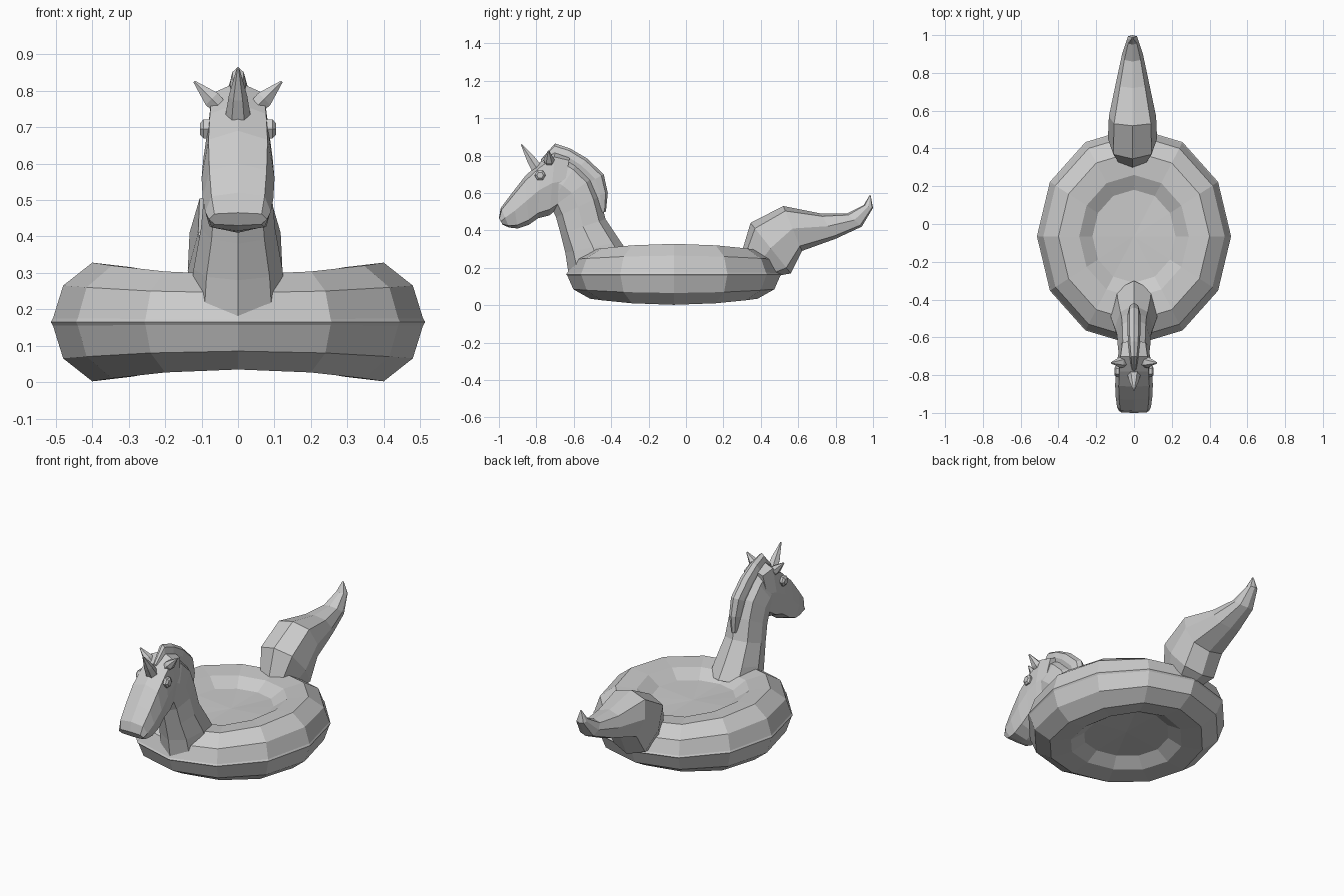
import bpy, bmesh
from math import sin, cos, pi
from mathutils import Vector

if "Cube" in bpy.data.objects:
    bpy.data.objects.remove(bpy.data.objects["Cube"])

grey = bpy.data.materials.new("plain_grey")
grey.use_nodes = True
colour = (0.6, 0.6, 0.6, 1)
grey.diffuse_color = colour
grey.node_tree.nodes["Principled BSDF"].inputs["Base Color"].default_value = colour


def finish(name, bm):
    bmesh.ops.recalc_face_normals(bm, faces=bm.faces)
    mesh = bpy.data.meshes.new(name)
    bm.to_mesh(mesh)
    bm.free()
    mesh.materials.append(grey)
    obj = bpy.data.objects.new(name, mesh)
    bpy.context.collection.objects.link(obj)


def skin(name, bm, rings):
    """Join equal rings of vertices into a closed, capped surface."""
    for a, b in zip(rings, rings[1:]):
        bridge(bm, a, b)
    bm.faces.new(rings[0])
    bm.faces.new(rings[-1])
    finish(name, bm)


def bridge(bm, a, b):
    n = len(a)
    for i in range(n):
        j = (i + 1) % n
        bm.faces.new((a[i], a[j], b[j], b[i]))


def loft(name, sections, corner=0.71, x=0.0):
    """Octagonal skin; each section is (upper y, z, lower y, z, half width)."""
    bm = bmesh.new()
    rings = []
    for y1, z1, y2, z2, w in sections:
        mid = Vector((x, (y1 + y2) / 2, (z1 + z2) / 2))
        up = Vector((0, (y1 - y2) / 2, (z1 - z2) / 2))
        ring = []
        for i in range(8):
            k = corner / sin(pi / 4) if i % 2 else 1
            a = i * pi / 4
            side = Vector((w * k * sin(a), 0, 0))
            ring.append(bm.verts.new(mid + up * k * cos(a) + side))
        rings.append(ring)
    skin(name, bm, rings)


def spike(name, base, tip, radius, sides, flat=1.0, belly=0.0):
    """Cone between two points, optionally bulging before its tip."""
    base, tip = Vector(base), Vector(tip)
    axis = tip - base
    u = Vector((0, 1, 0)) if abs(axis.x) > abs(axis.y) else Vector((1, 0, 0))
    v = axis.cross(u).normalized() * flat
    bm = bmesh.new()
    rings = []
    for t, r in ((0, radius), (0.4, radius * (0.65 + belly)), (1, 0.004)):
        rings.append([bm.verts.new(base + axis * t + r * (
            u * cos(2 * pi * i / sides) + v * sin(2 * pi * i / sides)))
            for i in range(sides)])
    skin(name, bm, rings)


# Inflated ring with a slim seam and a shallow puffed floor, thicker at its sides
half = [(0.508, 0.01), (0.48, 0.10), (0.40, 0.163), (0.29, 0.15), (0.22, 0.10)]
profile = half[::-1] + [(0.514, 0)] + [(r, -h) for r, h in half]
bm = bmesh.new()
loops = []
for r, h in profile:
    loop = []
    for i in range(12):
        a = i * pi / 6
        puff = 0.8 + 0.2 * cos(a) ** 2
        loop.append(bm.verts.new((r * cos(a), -0.065 + 1.12 * r * sin(a),
                                  0.165 + h * puff)))
    loops.append(loop)
for a, b in zip(loops, loops[1:]):
    bridge(bm, a, b)
for loop, z in ((loops[0], 0.245), (loops[-1], 0.09)):
    centre = bm.verts.new((0, -0.065, z))
    for i in range(12):
        bm.faces.new((loop[i], loop[(i + 1) % 12], centre))
finish("float_ring", bm)

# Neck rising from the ring
loft("neck", [
    (-0.30, 0.27, -0.63, 0.18, 0.13),
    (-0.35, 0.34, -0.645, 0.28, 0.122),
    (-0.43, 0.46, -0.67, 0.38, 0.102),
    (-0.46, 0.58, -0.695, 0.47, 0.092),
    (-0.50, 0.68, -0.72, 0.52, 0.088),
    (-0.58, 0.76, -0.74, 0.52, 0.085),
    (-0.66, 0.81, -0.76, 0.53, 0.075)])

# Head with a broad flat muzzle
loft("head", [
    (-0.62, 0.80, -0.67, 0.53, 0.075),
    (-0.70, 0.825, -0.73, 0.48, 0.088),
    (-0.78, 0.765, -0.79, 0.465, 0.095),
    (-0.86, 0.69, -0.84, 0.43, 0.1),
    (-0.93, 0.60, -0.90, 0.41, 0.097),
    (-0.99, 0.52, -0.945, 0.415, 0.09),
    (-1.0, 0.465, -0.98, 0.43, 0.08)], corner=0.81)

# Mane crest flowing from the forehead down the back of the neck
loft("mane", [
    (-0.775, 0.78, -0.77, 0.74, 0.012),
    (-0.70, 0.865, -0.72, 0.77, 0.022),
    (-0.62, 0.838, -0.66, 0.76, 0.03),
    (-0.53, 0.785, -0.59, 0.71, 0.035),
    (-0.44, 0.70, -0.53, 0.65, 0.035),
    (-0.418, 0.60, -0.50, 0.58, 0.03),
    (-0.428, 0.50, -0.48, 0.49, 0.015)])

# Swept tail
loft("tail", [
    (0.30, 0.29, 0.48, 0.155, 0.09),
    (0.345, 0.44, 0.56, 0.17, 0.13),
    (0.52, 0.53, 0.62, 0.29, 0.125),
    (0.72, 0.49, 0.80, 0.355, 0.085),
    (0.86, 0.49, 0.94, 0.42, 0.055),
    (0.95, 0.535, 1.0, 0.52, 0.03),
    (0.983, 0.59, 0.987, 0.587, 0.003)], corner=0.78, x=-0.008)

# Horn, ears and eyes
spike("horn", (0, -0.80, 0.735), (0, -0.88, 0.86), 0.034, 6, belly=0.1)
for side, s in (("left", 1), ("right", -1)):
    spike(side + "_ear", (s * 0.04, -0.73, 0.745), (s * 0.12, -0.735, 0.825),
          0.026, 6, 0.9, belly=0.5)
    bm = bmesh.new()
    rings = []
    for x, r in ((0.07, 0.03), (0.095, 0.03), (0.104, 0.018)):
        rings.append([bm.verts.new((s * x, -0.78 + r * cos(i * pi / 3),
                                    0.695 + r * sin(i * pi / 3)))
                      for i in range(6)])
    skin(side + "_eye", bm, rings)
